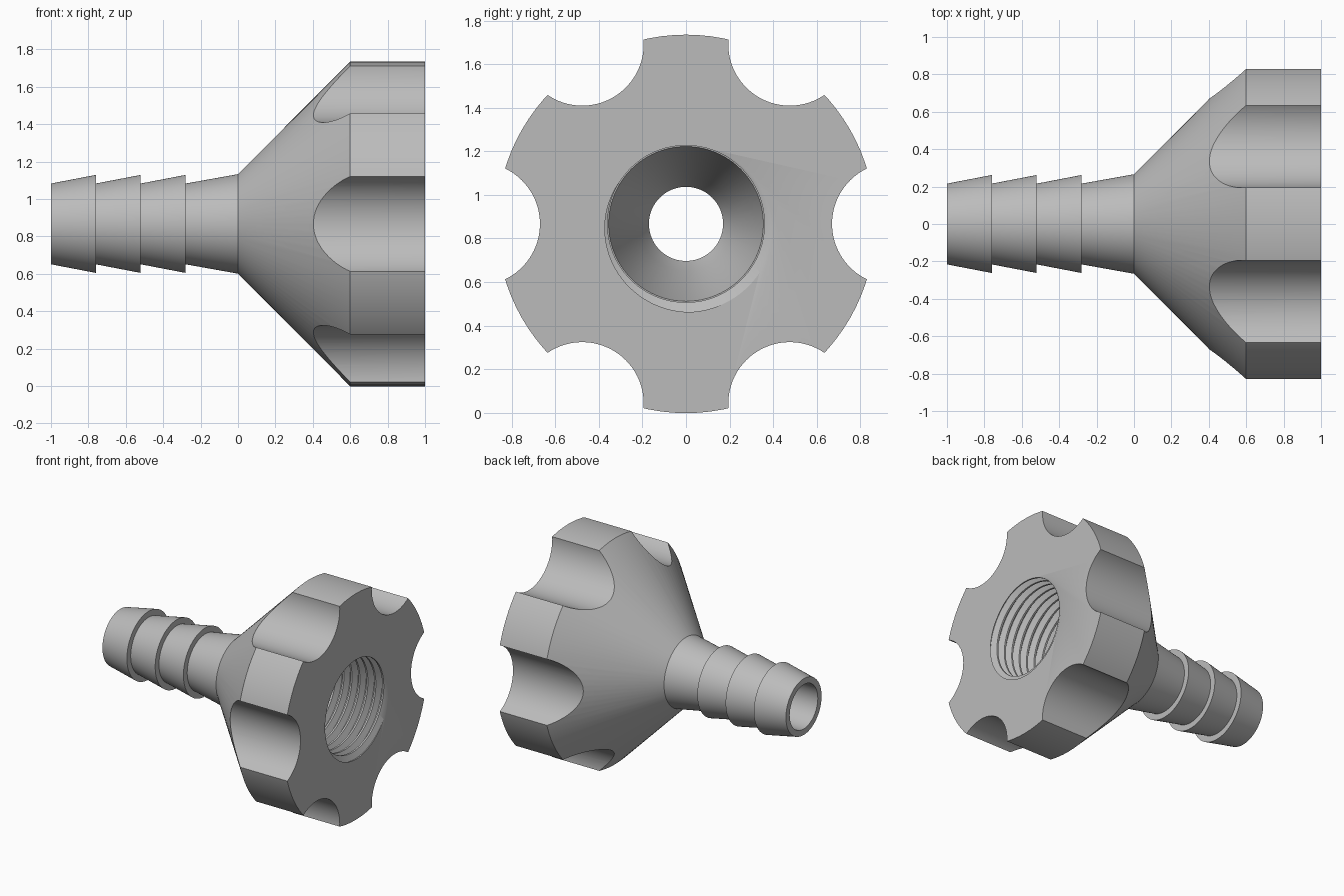
import bpy
import bmesh
from math import cos, sin, tau, radians
from mathutils import Matrix

cube = bpy.data.objects.get("Cube")
if cube:
    bpy.data.objects.remove(cube)

AXIS_Z = 0.867          # height of the fitting's axis
SEGMENTS = 96

grey = bpy.data.materials.new("plain grey")
grey.use_nodes = True
grey.diffuse_color = (0.5, 0.5, 0.5, 1)
grey.node_tree.nodes["Principled BSDF"].inputs["Base Color"].default_value = (0.5, 0.5, 0.5, 1)


def finish(bm, name):
    bmesh.ops.recalc_face_normals(bm, faces=bm.faces)
    mesh = bpy.data.meshes.new(name)
    bm.to_mesh(mesh)
    bm.free()
    mesh.materials.append(grey)
    obj = bpy.data.objects.new(name, mesh)
    obj.location.z = AXIS_Z
    bpy.context.collection.objects.link(obj)
    return obj


def lathe(name, profile):
    """Solid of revolution around the x axis from (x, radius) points."""
    bm = bmesh.new()
    rings = [[bm.verts.new((x, r * cos(tau * i / SEGMENTS), r * sin(tau * i / SEGMENTS)))
              for i in range(SEGMENTS)] for x, r in profile]
    for a, b in zip(rings, rings[1:]):
        for i in range(SEGMENTS):
            j = (i + 1) % SEGMENTS
            bm.faces.new((a[i], a[j], b[j], b[i]))
    bm.faces.new(rings[0])
    bm.faces.new(rings[-1])
    return finish(bm, name)


def thread_solid(name, start, end, minor, major, pitch):
    """Helical screw solid: rows follow the helix and are clamped at both ends."""
    bm = bmesh.new()
    steps = ((0, minor), (0.2, minor), (0.5, major), (0.65, major))
    turns = int((end - start) / pitch) + 3

    def radius(phase):
        phase %= 1
        for (p, r), (q, s) in zip(steps, steps[1:] + ((1, minor),)):
            if phase <= q:
                return r + (s - r) * (phase - p) / (q - p)

    columns = []
    for i in range(SEGMENTS + 1):
        angle = tau * i / SEGMENTS
        column = []
        for t in range(-2, turns):
            for p, _ in steps:
                x = start + pitch * (t + p + i / SEGMENTS)
                x = min(max(x, start), end)
                r = radius((x - start) / pitch - i / SEGMENTS)
                column.append(bm.verts.new((x, r * cos(angle), r * sin(angle))))
        columns.append(column)
    for a, b in zip(columns, columns[1:]):
        for k in range(len(a) - 1):
            bm.faces.new((a[k], a[k + 1], b[k + 1], b[k]))
    bmesh.ops.remove_doubles(bm, verts=bm.verts, dist=0.00005)
    bmesh.ops.dissolve_degenerate(bm, edges=bm.edges, dist=0.00005)
    # close both ends
    bmesh.ops.holes_fill(bm, edges=[e for e in bm.edges if e.is_boundary], sides=0)
    return finish(bm, name)


def grip_cutters(name):
    """Six cylinders around the axis that scoop the finger grips."""
    bm = bmesh.new()
    for i in range(6):
        angle = tau * i / 6
        place = Matrix.Translation((0.7, 0.952 * cos(angle), 0.952 * sin(angle)))
        bmesh.ops.create_cone(bm, cap_ends=True, segments=SEGMENTS, radius1=0.282, radius2=0.282,
                              depth=1, matrix=place @ Matrix.Rotation(radians(90), 4, "Y"))
    return finish(bm, name)


# hose barbs, flared neck and knob
profile = []
for x in (-1, -0.76, -0.52):
    profile += [(x, 0.216), (x + 0.24, 0.262)]
profile += [(-0.28, 0.216), (0, 0.266), (0.6, 0.868), (1, 0.868)]
body = lathe("hose_fitting", profile)

# scooped grips, tapered water passage and threaded socket
cutters = [
    grip_cutters("grip_cutter"),
    lathe("passage_cutter", [(-1.1, 0.17), (-0.1, 0.17), (0, 0.217), (0.5, 0.355), (0.56, 0.355)]),
    thread_solid("thread_cutter", 0.5, 1.02, 0.36, 0.405, 0.0675),
]
for cutter in cutters:
    cut = body.modifiers.new(cutter.name, "BOOLEAN")
    cut.operation = "DIFFERENCE"
    cut.solver = "EXACT"
    cut.object = cutter

bpy.ops.object.select_all(action="DESELECT")
body.select_set(True)
bpy.context.view_layer.objects.active = body
for cutter in cutters:
    bpy.ops.object.modifier_apply(modifier=cutter.name)
    bpy.data.objects.remove(cutter)
bpy.ops.object.shade_smooth_by_angle(angle=radians(25))
